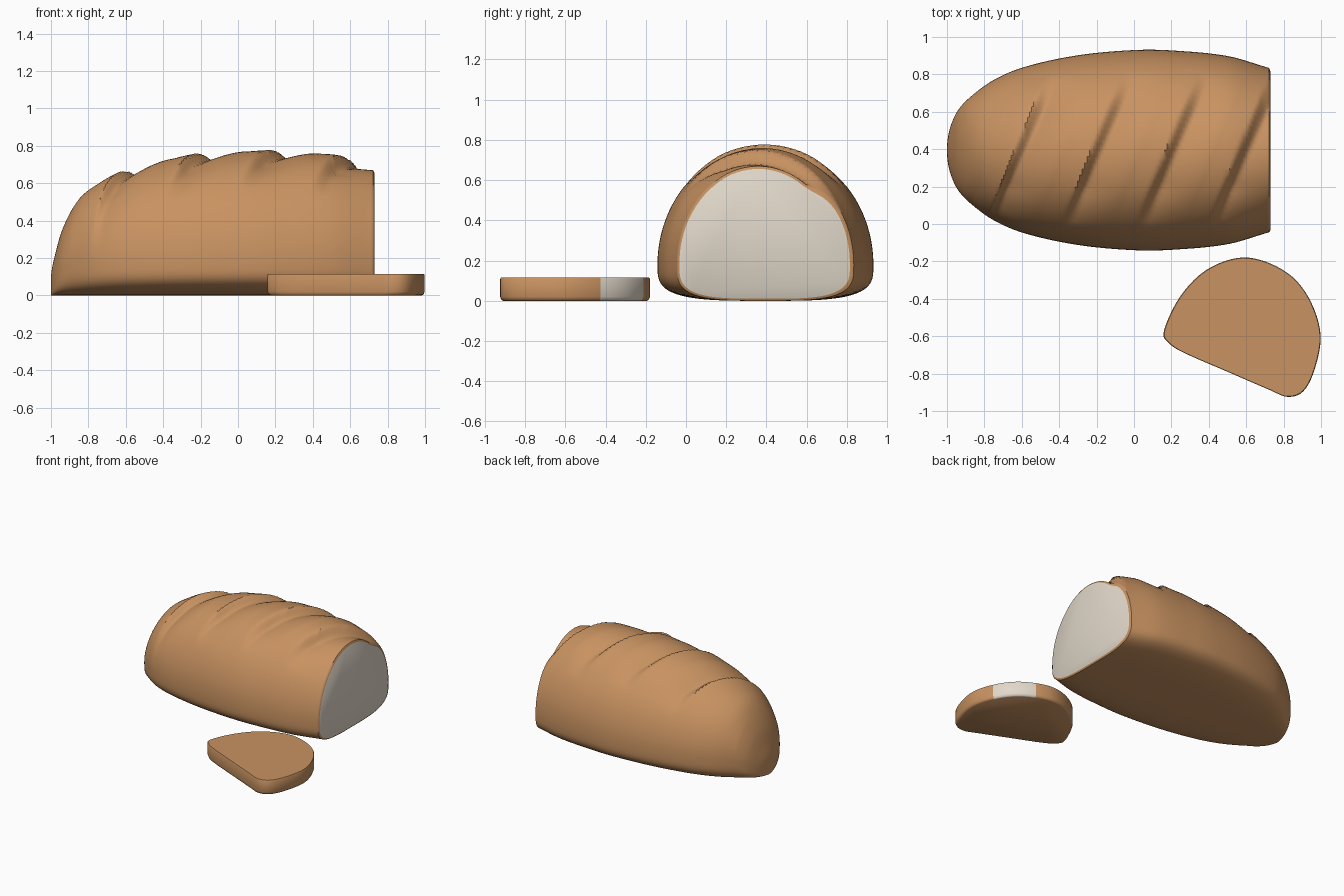
import bpy, bmesh, math

if "Cube" in bpy.data.objects:
    bpy.data.objects.remove(bpy.data.objects["Cube"])


def material(name, rgb):
    m = bpy.data.materials.new(name)
    m.diffuse_color = (*rgb, 1)
    m.use_nodes = True
    m.node_tree.nodes["Principled BSDF"].inputs["Base Color"].default_value = m.diffuse_color
    return m


CRUST = material("brown crust", (0.58, 0.29, 0.12))
CRUMB = material("cream crumb", (0.76, 0.69, 0.59))


def finish(bm, name, angle):
    bmesh.ops.recalc_face_normals(bm, faces=bm.faces)
    me = bpy.data.meshes.new(name)
    bm.to_mesh(me)
    bm.free()
    me.materials.append(CRUST)
    me.materials.append(CRUMB)
    ob = bpy.data.objects.new(name, me)
    bpy.context.collection.objects.link(ob)
    bpy.ops.object.select_all(action='DESELECT')
    ob.select_set(True)
    bpy.context.view_layer.objects.active = ob
    bpy.ops.object.shade_smooth_by_angle(angle=math.radians(angle))
    return ob


def bridge(bm, a, b):
    n = len(a)
    return [bm.faces.new((a[i], a[(i + 1) % n], b[(i + 1) % n], b[i])) for i in range(n)]


# Loaf profile: x, half width, height
X0, X1, YC = -1.0, 0.73, 0.395
PROFILE = [(-1, 0.004, 0.08), (-0.98, 0.13, 0.21), (-0.94, 0.215, 0.35), (-0.85, 0.305, 0.515),
           (-0.75, 0.375, 0.595), (-0.6, 0.44, 0.665), (-0.3, 0.507, 0.74), (0, 0.535, 0.768),
           (0.2, 0.533, 0.768), (0.5, 0.503, 0.75), (0.73, 0.437, 0.68)]


def root(x):
    return math.sqrt(max(0, (x - X0) / (X1 - X0)))


def profile(x, k):
    """Smooth curve through the profile, in square-root space so the nose is round."""
    pts = [(root(p[0]), p[k]) for p in PROFILE]
    s = root(x)
    i = max(j for j in range(len(pts) - 1) if pts[j][0] <= s + 1e-9 or j == 0)

    def slope(j):
        a, b = pts[max(j - 1, 0)], pts[min(j + 1, len(pts) - 1)]
        return (b[1] - a[1]) / (b[0] - a[0])
    (s0, v0), (s1, v1) = pts[i], pts[i + 1]
    h = s1 - s0
    t = min(1, (s - s0) / h)
    return ((2*t**3 - 3*t*t + 1) * v0 + (t**3 - 2*t*t + t) * h * slope(i)
            + (3*t*t - 2*t**3) * v1 + (t**3 - t*t) * h * slope(i + 1))


def slash(x, y):
    """Depth of the diagonal scores: a steep drop, then a slow rise."""
    v = (y - YC) / 0.40
    if abs(v) >= 1:
        return 0
    fade = min(1, (1 - abs(v)) * 2.2)
    depth = 0
    for c in (-0.60, -0.19, 0.21, 0.595):
        d = x - c - 0.42 * (y - YC)
        if -0.03 < d < 0.02:
            depth += (d + 0.03) / 0.05
        elif 0.02 <= d < 0.22:
            depth += (1 - (d - 0.02) / 0.2) ** 1.5
        elif -0.15 < d <= -0.03:
            depth -= 0.2 * (1 + (d + 0.03) / 0.12)
    return 0.046 * fade * depth


def ring_points(x, n=96):
    w, h = profile(x, 1), profile(x, 2)
    zc = min(0.18, h * 0.4)
    pts = []
    for i in range(n):
        a = 2 * math.pi * i / n
        c, s = math.cos(a), math.sin(a)
        if s >= 0:      # domed top with scores
            y, z = YC + w * c, zc + (h - zc) * s
            d = slash(x, y) * min(1, s * 1.6)
            y, z = y - d * c, z - d * s
        else:           # flat base with rounded corners
            e = 2 / 3.5
            y = YC + w * math.copysign(abs(c) ** e, c)
            z = zc - zc * abs(s) ** e
        pts.append((y, z))
    return pts


# Loaf: rings swept along x, pale cut end
bm = bmesh.new()
COLS = 170
prev = first = None
for k in range(COLS + 1):
    t = k / COLS
    x = X0 + (X1 - 0.008 - X0) * t * t * (2 - t)
    ring = [bm.verts.new((x, y, z)) for y, z in ring_points(x)]
    if prev:
        bridge(bm, prev, ring)
    else:
        bm.faces.new(ring)
    prev = ring
end = [bm.verts.new((X1, YC - 0.004 + (y - YC) * 0.97, 0.3 + (z - 0.3) * 0.965))
       for y, z in ring_points(X1)]
bridge(bm, prev, end)
cap = bm.faces.new(end)
cap.material_index = 1
finish(bm, "loaf", 40)

# Slice lying flat: smooth closed outline
OUT = [(0.16, -0.57), (0.245, -0.39), (0.38, -0.25), (0.55, -0.182), (0.70, -0.20), (0.85, -0.285),
       (0.95, -0.425), (0.998, -0.60), (0.965, -0.78), (0.905, -0.895), (0.82, -0.924),
       (0.72, -0.885), (0.50, -0.79), (0.27, -0.69), (0.185, -0.635)]


def smooth_closed(p, steps=5):
    res, n = [], len(p)
    for i in range(n):
        a, b, c, d = (p[(i + j) % n] for j in (-1, 0, 1, 2))
        for k in range(steps):
            t = k / steps
            res.append(tuple(0.5 * (2*b[m] + (c[m] - a[m]) * t + (2*a[m] - 5*b[m] + 4*c[m] - d[m]) * t*t
                                    + (3*b[m] - a[m] - 3*c[m] + d[m]) * t**3) for m in (0, 1)))
    return res


bm = bmesh.new()
outline = smooth_closed(OUT)
rings = []
for z, s in ((0, 0.96), (0.006, 0.985), (0.02, 1), (0.108, 1), (0.115, 0.99)):
    rings.append([bm.verts.new((0.62 + (x - 0.62) * s, -0.57 + (y + 0.57) * s, z)) for x, y in outline])
for a, b in zip(rings, rings[1:]):
    for f in bridge(bm, a, b):
        c = f.calc_center_median()
        if c.x > 0.72 and c.y > -0.43:   # pale patch on the rim
            f.material_index = 1
bm.faces.new(rings[0])
bm.faces.new(rings[-1])
finish(bm, "bread_slice", 50)
